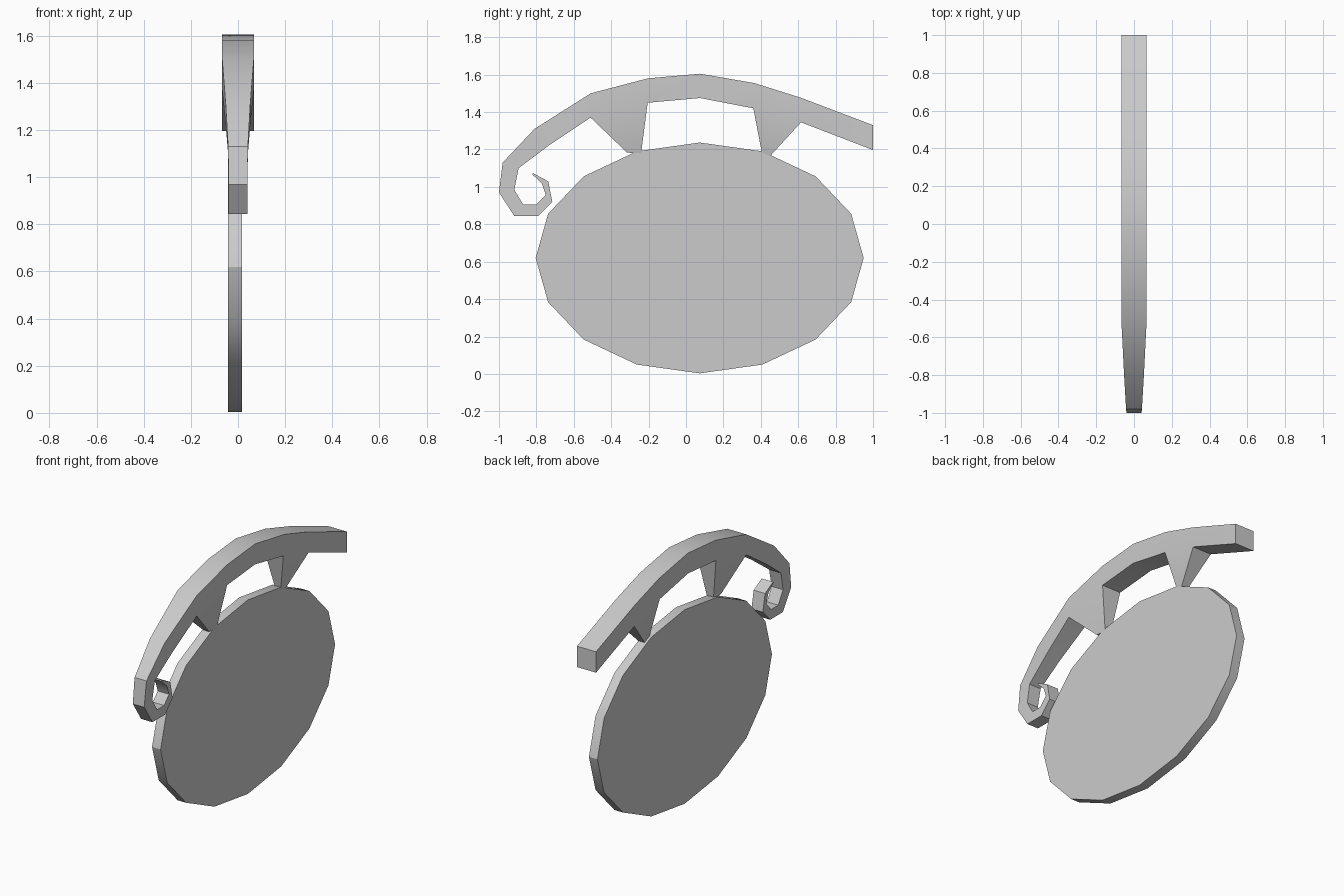
import bpy, bmesh, math

if "Cube" in bpy.data.objects:
    bpy.data.objects.remove(bpy.data.objects["Cube"])


def finish(name, bm):
    bmesh.ops.recalc_face_normals(bm, faces=bm.faces)
    mesh = bpy.data.meshes.new(name)
    bm.to_mesh(mesh)
    bm.free()
    obj = bpy.data.objects.new(name, mesh)
    bpy.context.collection.objects.link(obj)
    bpy.ops.object.select_all(action='DESELECT')
    obj.select_set(True)
    bpy.context.view_layer.objects.active = obj
    bpy.ops.object.shade_smooth_by_angle(angle=math.radians(30))
    return obj


# Oval plate: 16-sided ellipse extruded along x
bm = bmesh.new()
ring = []
for i in range(16):
    a = math.tau * i / 16
    ring.append(bm.verts.new((-0.042, 0.073 + 0.877 * math.cos(a), 0.62 + 0.617 * math.sin(a))))
plate = bm.faces.new(ring)
ext = bmesh.ops.extrude_face_region(bm, geom=[plate], use_keep_orig=True)
bmesh.ops.translate(bm, vec=(0.06, 0, 0),
                    verts=[v for v in ext['geom'] if isinstance(v, bmesh.types.BMVert)])
finish("oval_plate", bm)

# Handle stations: outer y, z, inner y, z, half width
stations = [
    (1.00, 1.33, 1.00, 1.197, 0.067), (0.61, 1.478, 0.615, 1.345, 0.067),
    (0.365, 1.555, 0.36, 1.42, 0.067), (0.075, 1.605, 0.075, 1.475, 0.067),
    (-0.205, 1.58, -0.205, 1.45, 0.067), (-0.51, 1.50, -0.51, 1.37, 0.067),
    (-0.81, 1.31, -0.735, 1.22, 0.052), (-0.98, 1.13, -0.895, 1.10, 0.042),
    (-1.00, 0.97, -0.918, 0.985, 0.04), (-0.917, 0.843, -0.87, 0.905, 0.04),
    (-0.79, 0.843, -0.80, 0.905, 0.04), (-0.715, 0.92, -0.75, 0.957, 0.04),
    (-0.737, 1.03, -0.77, 1.017, 0.04), (-0.818, 1.073, -0.822, 1.067, 0.04),
]
# Strut feet by station segment: two y, z corners
feet = {1: ((0.45, 1.165), (0.405, 1.185)), 4: ((-0.24, 1.18), (-0.315, 1.183))}

# Curled handle with struts growing from its underside
bm = bmesh.new()
loops = []
for oy, oz, iy, iz, w in stations:
    loops.append([bm.verts.new(p) for p in
                  ((-w, oy, oz), (w, oy, oz), (w, iy, iz), (-w, iy, iz))])
for i, (a, b) in enumerate(zip(loops, loops[1:])):
    for k in range(4):
        n = (k + 1) % 4
        if k == 2 and i in feet:
            top = [a[2], a[3], b[3], b[2]]
            (y0, z0), (y1, z1) = feet[i]
            base = [bm.verts.new(p) for p in
                    ((0.018, y0, z0), (-0.025, y0, z0), (-0.025, y1, z1), (0.018, y1, z1))]
            for j in range(4):
                m = (j + 1) % 4
                bm.faces.new((top[j], top[m], base[m], base[j]))
            bm.faces.new(base)
        else:
            bm.faces.new((a[k], a[n], b[n], b[k]))
bm.faces.new(loops[0])
bm.faces.new(loops[-1])
finish("curled_handle", bm)
